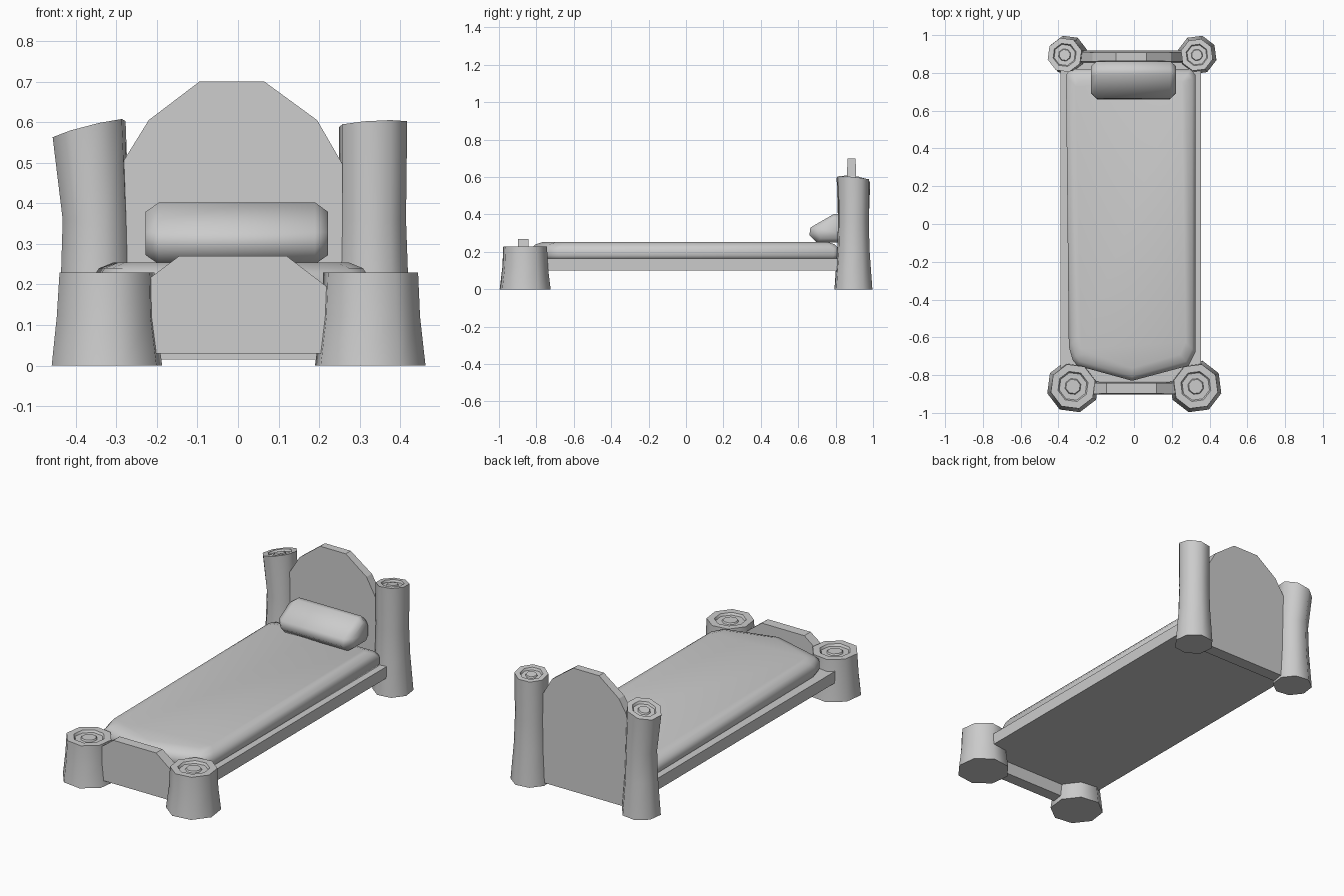
import bpy, bmesh
from math import cos, sin, pi, radians

if "Cube" in bpy.data.objects:
    bpy.data.objects.remove(bpy.data.objects["Cube"], do_unlink=True)

GREY = (0.6, 0.6, 0.6, 1)
mat = bpy.data.materials.new("light grey")
mat.use_nodes = True
mat.diffuse_color = GREY
mat.node_tree.nodes["Principled BSDF"].inputs["Base Color"].default_value = GREY


def loft(name, rings, smooth=None):
    """Skin a list of equal-length point loops and cap both ends."""
    bm = bmesh.new()
    loops = [[bm.verts.new(p) for p in ring] for ring in rings]
    for a, b in zip(loops, loops[1:]):
        n = len(a)
        for i in range(n):
            j = (i + 1) % n
            bm.faces.new((a[i], a[j], b[j], b[i]))
    bm.faces.new(loops[0][::-1])
    bm.faces.new(loops[-1])
    bmesh.ops.recalc_face_normals(bm, faces=bm.faces)
    mesh = bpy.data.meshes.new(name)
    bm.to_mesh(mesh)
    bm.free()
    mesh.materials.append(mat)
    obj = bpy.data.objects.new(name, mesh)
    bpy.context.collection.objects.link(obj)
    if smooth:
        bpy.ops.object.select_all(action='DESELECT')
        obj.select_set(True)
        bpy.context.view_layer.objects.active = obj
        bpy.ops.object.shade_smooth_by_angle(angle=radians(smooth))
    return obj


def post(name, y, phase, sections, tilt=(0, 0)):
    """Eight-sided log: sections are (x, radius, z); the cut top has growth rings."""
    def ring(x, r, z, tx=0, ty=0):
        pts = []
        for i in range(8):
            a = radians(phase) + i * pi / 4
            dx, dy = r * cos(a), r * sin(a)
            pts.append((x + dx, y + dy, z + tx * dx + ty * dy))
        return pts
    rings = [ring(*s) for s in sections[:-1]]
    x, r, z = sections[-1]
    for scale, drop in ((1, 0), (.68, 0), (.62, .012), (.36, .012), (.32, .004)):
        rings.append(ring(x, r * scale, z - drop, *tilt))
    return loft(name, rings, 50)


def board(name, outline, y, depth, taper=0.0):
    """Upright plank cut to an x-z outline, thinning towards its top."""
    top = max(z for x, z in outline)
    return loft(name, [[(x, y + s * (depth - taper * z / top), z) for x, z in outline]
                       for s in (-1, 1)])


# Log posts
post("front_right_post", -.86, 15,
     [(-.323, .141, 0), (-.325, .126, .12), (-.323, .121, .23)])
post("front_left_post", -.86, 30,
     [(.326, .141, 0), (.327, .126, .12), (.327, .121, .23)])
post("back_right_post", .895, 15,
     [(-.35, .105, 0), (-.35, .09, .2), (-.35, .085, .36), (-.367, .093, .583)], (.25, -.1))
post("back_left_post", .895, 30,
     [(.335, .105, 0), (.333, .09, .2), (.332, .085, .36), (.333, .087, .595)], (.06, -.1))

# Headboard and footboard
board("headboard", [(-.26, .015), (-.28, .25), (-.285, .5), (-.22, .605), (-.095, .7),
                    (.065, .7), (.195, .605), (.27, .475), (.275, .25), (.26, .015)],
      .885, .035, .013)
board("footboard", [(-.205, .03), (-.23, .12), (-.225, .21), (-.145, .27),
                    (.12, .27), (.225, .19), (.225, .12), (.21, .03)],
      -.87, .034, .006)

# Bed frame slab
slab = [(-.39, -.835), (.355, -.835), (.355, .87), (-.39, .87)]
loft("bed_frame", [[(x, y, z) for x, y in slab] for z in (.1, .165)])

# Mattress with rounded edges and pointed foot end
plan = [(-.335, .82), (-.36, .79), (-.345, -.65), (-.325, -.72), (-.3, -.75),
        (-.01, -.83), (.29, -.75), (.325, -.68), (.325, .79), (.3, .82)]
loft("mattress", [[(-.015 + (x + .015) * sx, y * sy, z) for x, y in plan]
                  for sx, sy, z in ((.97, .99, .16), (1, 1, .18), (1, 1, .215),
                                    (.95, .97, .24), (.85, .92, .254))], 60)

# Pillow leaning on the headboard
side = [(.66, .29), (.665, .33), (.79, .402), (.82, .402),
        (.865, .36), (.865, .28), (.84, .25), (.7, .25)]
loft("pillow", [[(x, .765 + (y - .765) * s, .325 + (z - .325) * s) for y, z in side]
                for x, s in ((-.228, .7), (-.195, 1), (.19, 1), (.222, .7))], 60)
